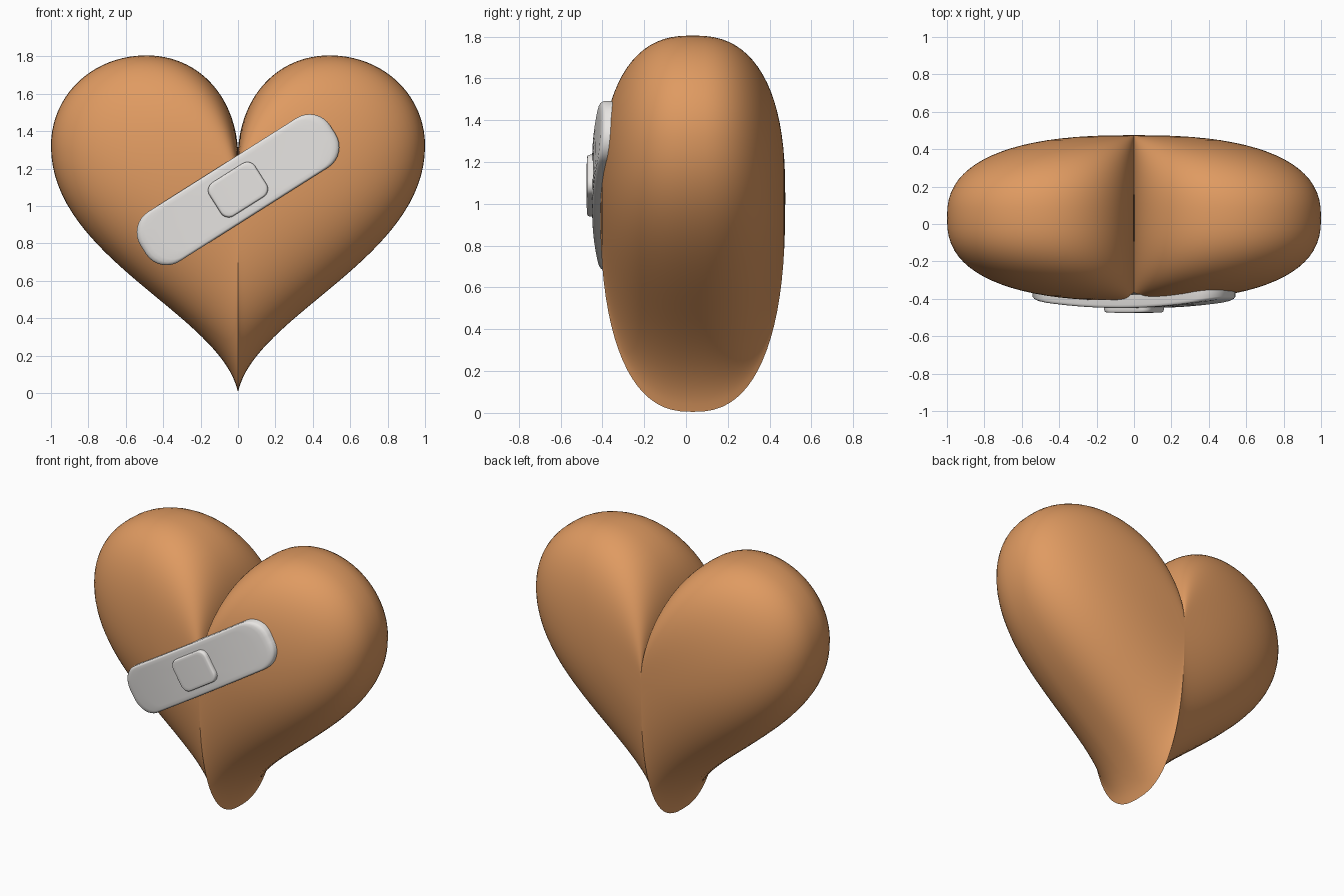
import bpy
import bmesh
from math import sin, cos, pi, radians
from mathutils import Vector

if "Cube" in bpy.data.objects:
    bpy.data.objects.remove(bpy.data.objects["Cube"])


def material(name, colour):
    mat = bpy.data.materials.new(name)
    mat.use_nodes = True
    mat.diffuse_color = (*colour, 1)
    bsdf = mat.node_tree.nodes["Principled BSDF"]
    bsdf.inputs["Base Color"].default_value = (*colour, 1)
    bsdf.inputs["Roughness"].default_value = 0.6
    return mat


def bezier(a, b, c, d, steps):
    """Points on a cubic curve, without its end point."""
    a, b, c, d = map(Vector, (a, b, c, d))
    pts = []
    for i in range(steps):
        t = i / steps
        s = 1 - t
        pts.append(a * s**3 + b * 3 * s * s * t + c * 3 * s * t * t + d * t**3)
    return pts


def loft(name, outline, rings, place, mat, cap_front, cap_back=None, angle=25):
    """Join scaled copies of an outline; rings are (scale, depth), front first."""
    bm = bmesh.new()
    loops = [[bm.verts.new(place(p * s, depth)) for p in outline] for s, depth in rings]
    n = len(outline)
    for a, b in zip(loops, loops[1:]):
        for i in range(n):
            j = (i + 1) % n
            bm.faces.new((a[i], a[j], b[j], b[i]))
    for loop, depth in ((loops[0], cap_front), (loops[-1], cap_back)):
        if depth is None:
            bm.faces.new(loop)
            continue
        pole = bm.verts.new(place(Vector((0, 0)), depth))
        for i in range(n):
            bm.faces.new((loop[i], loop[(i + 1) % n], pole))
    bmesh.ops.recalc_face_normals(bm, faces=bm.faces)
    mesh = bpy.data.meshes.new(name)
    bm.to_mesh(mesh)
    bm.free()
    mesh.materials.append(mat)
    obj = bpy.data.objects.new(name, mesh)
    bpy.context.collection.objects.link(obj)
    bpy.ops.object.select_all(action="DESELECT")
    obj.select_set(True)
    bpy.context.view_layer.objects.active = obj
    bpy.ops.object.shade_smooth_by_angle(angle=radians(angle))
    return obj


def rounded_rect(a, b, r, edge_steps):
    """Rounded rectangle of half sizes a and b, with evenly split sides."""
    corners = []
    for k, (sx, sy) in enumerate(((1, 1), (-1, 1), (-1, -1), (1, -1))):
        centre = Vector((sx * (a - r), sy * (b - r)))
        for i in range(9):
            t = (k + i / 8) * pi / 2
            corners.append(centre + Vector((cos(t), sin(t))) * r)
    pts = []
    for i, p in enumerate(corners):
        q = corners[(i + 1) % len(corners)]
        steps = edge_steps if i % 9 == 8 else 1
        pts += [p.lerp(q, k / steps) for k in range(steps)]
    return pts


orange = material("warm orange", (0.74, 0.325, 0.12))
white = material("bandage white", (0.8, 0.78, 0.76))

# Heart: one half outline mirrored, then swelled front to back
tip, side, top, notch = (0, 0.005), (1, 1.32), (0.49, 1.805), (0, 1.3)
half = bezier(tip, (0.09, 0.42), (1, 0.72), side, 32)
half += bezier(side, (1, 1.6), (0.77, 1.805), top, 20)
half += bezier(top, (0.22, 1.805), (0.02, 1.6), notch, 24)
half.append(Vector(notch))
outline = half + [Vector((-p.x, p.y)) for p in half[-2:0:-1]]
heart_centre = Vector((0, 1.03))
outline = [p - heart_centre for p in outline]

POWER = 2 / 2.5
THICK, MID_Y = 0.443, 0.032
steps = 20
heart_rings = []
for i in range(1 - steps, steps):
    t = i / steps * pi / 2
    depth = abs(sin(t)) ** POWER * THICK * (1 if i > 0 else -1)
    heart_rings.append((cos(t) ** POWER, MID_Y + depth))


def place_heart(p, y):
    return (p.x, y, p.y + heart_centre.y)


loft("heart", outline, heart_rings, place_heart, orange,
     MID_Y - THICK, MID_Y + THICK, angle=20)

# Bandage: tilted strip bent over the heart, with a raised pad
TILT = radians(32.3)


def place_bandage(p, y):
    return (p.x * cos(TILT) - p.y * sin(TILT),
            y + 0.13 * p.x**2,
            1.087 + p.x * sin(TILT) + p.y * cos(TILT))


def plate(name, a, b, r, front, thick):
    rings = [(s, front) for s in (0.2, 0.4, 0.6, 0.8, 0.92)]
    rings += [(0.96, front + 0.002), (0.985, front + 0.007),
              (1, front + 0.016), (1, front + thick)]
    loft(name, rounded_rect(a, b, r, 16), rings, place_bandage, white, front, angle=50)


plate("bandage_strip", 0.6, 0.157, 0.13, -0.449, 0.07)
plate("bandage_pad", 0.145, 0.106, 0.05, -0.475, 0.04)
